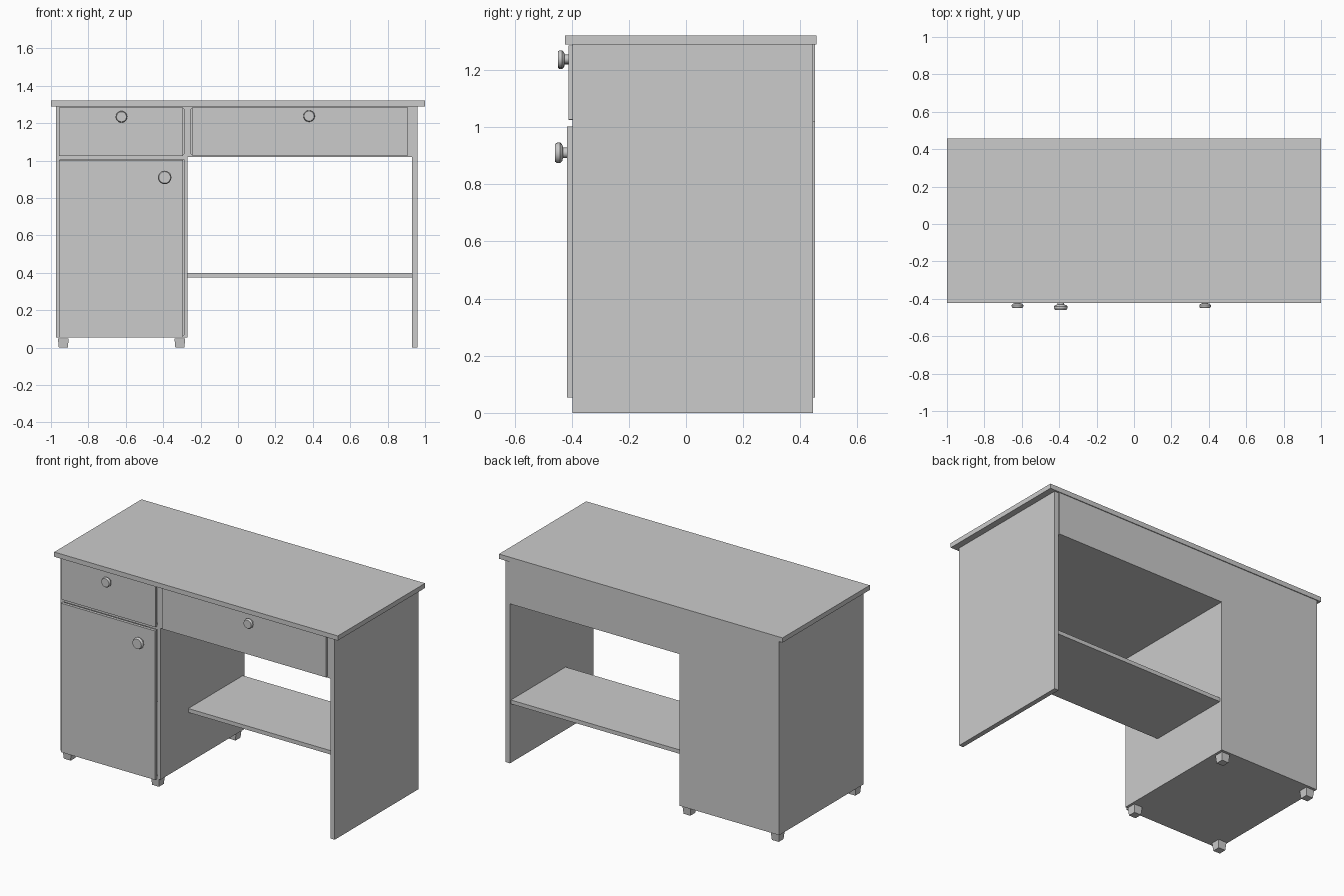
import bpy, bmesh
from math import pi
from mathutils import Matrix

if "Cube" in bpy.data.objects:
    bpy.data.objects.remove(bpy.data.objects["Cube"])

FRONT, BACK, REAR = -0.397, 0.445, 0.451   # carcass front, carcass back, back panel


def finish(name, bm):
    me = bpy.data.meshes.new(name)
    bm.normal_update()
    bm.to_mesh(me)
    bm.free()
    ob = bpy.data.objects.new(name, me)
    bpy.context.collection.objects.link(ob)
    return ob


def board(name, x, y, z):
    """Flat board from (min, max) ranges."""
    bm = bmesh.new()
    bmesh.ops.create_cube(bm, size=1)
    for v in bm.verts:
        v.co = [r[0] if c < 0 else r[1] for c, r in zip(v.co, (x, y, z))]
    return finish(name, bm)


def carcass(name, x, z, t):
    """Open-fronted box: two sides, bottom, top."""
    board(name + "_left_side", (x[0], x[0] + t), (FRONT, BACK), z)
    board(name + "_right_side", (x[1] - t, x[1]), (FRONT, BACK), z)
    inner = (x[0] + t, x[1] - t)
    board(name + "_bottom", inner, (FRONT, BACK), (z[0], z[0] + 0.015))
    board(name + "_top", inner, (FRONT, BACK), (z[1] - 0.015, z[1]))


def knob(name, x, y, z, r):
    """Turned knob pointing to -y; y is the panel face it sits on."""
    profile = [(0.5, 0), (0.5, 0.4), (0.8, 0.48), (1, 0.68), (1, 0.95), (0.86, 1.18), (0, 1.18)]
    bm = bmesh.new()
    vs = [bm.verts.new((a * r, -b * r, 0)) for a, b in profile]
    es = [bm.edges.new(p) for p in zip(vs, vs[1:])]
    bmesh.ops.spin(bm, geom=vs + es, axis=(0, 1, 0), cent=(0, 0, 0), angle=2 * pi, steps=20)
    bmesh.ops.remove_doubles(bm, verts=bm.verts, dist=1e-5)
    bmesh.ops.recalc_face_normals(bm, faces=bm.faces)
    bmesh.ops.translate(bm, verts=bm.verts, vec=(x, y, z))
    ob = finish(name, bm)
    bpy.ops.object.select_all(action='DESELECT')
    ob.select_set(True)
    bpy.context.view_layer.objects.active = ob
    bpy.ops.object.shade_smooth_by_angle(angle=0.5)


def foot(name, x, y):
    """Slightly tapered square foot."""
    bm = bmesh.new()
    bmesh.ops.create_cone(bm, cap_ends=True, segments=4, radius1=0.034, radius2=0.041, depth=0.05,
                          matrix=Matrix.Translation((x, y, 0.025)) @ Matrix.Rotation(pi / 4, 4, 'Z'))
    finish(name, bm)


# Table top, right leg panel and shelf
board("table_top", (-1, 1), (-0.423, 0.456), (1.29, 1.32))
board("right_leg_panel", (0.93, 0.96), (FRONT, BACK), (0, 1.29))
board("shelf", (-0.27, 0.93), (-0.115, 0.435), (0.375, 0.4))

# Cabinet, small drawer housing above it, wide drawer housing
carcass("cabinet", (-0.973, -0.27), (0.053, 1.02), 0.02)
carcass("small_drawer_housing", (-0.973, -0.27), (1.02, 1.29), 0.02)
carcass("wide_drawer_housing", (-0.27, 0.93), (1.02, 1.29), 0.02)

# Back panels
board("cabinet_back", (-0.973, -0.27), (BACK, REAR), (0.053, 1.29))
board("apron_back", (-0.27, 0.93), (BACK, REAR), (1.02, 1.29))

# Door and drawer fronts with their knobs
board("cabinet_door", (-0.957, -0.293), (-0.416, FRONT), (0.053, 1.003))
board("small_drawer_front", (-0.957, -0.293), (-0.412, FRONT), (1.025, 1.284))
board("wide_drawer_front", (-0.247, 0.909), (-0.412, FRONT), (1.027, 1.285))
knob("door_knob", -0.392, -0.416, 0.91, 0.036)
knob("small_drawer_knob", -0.623, -0.412, 1.234, 0.031)
knob("wide_drawer_knob", 0.38, -0.412, 1.238, 0.031)

# Cabinet feet
for side, x in (("left", -0.934), ("right", -0.311)):
    for end, y in (("front", -0.362), ("back", 0.41)):
        foot(f"{end}_{side}_foot", x, y)
